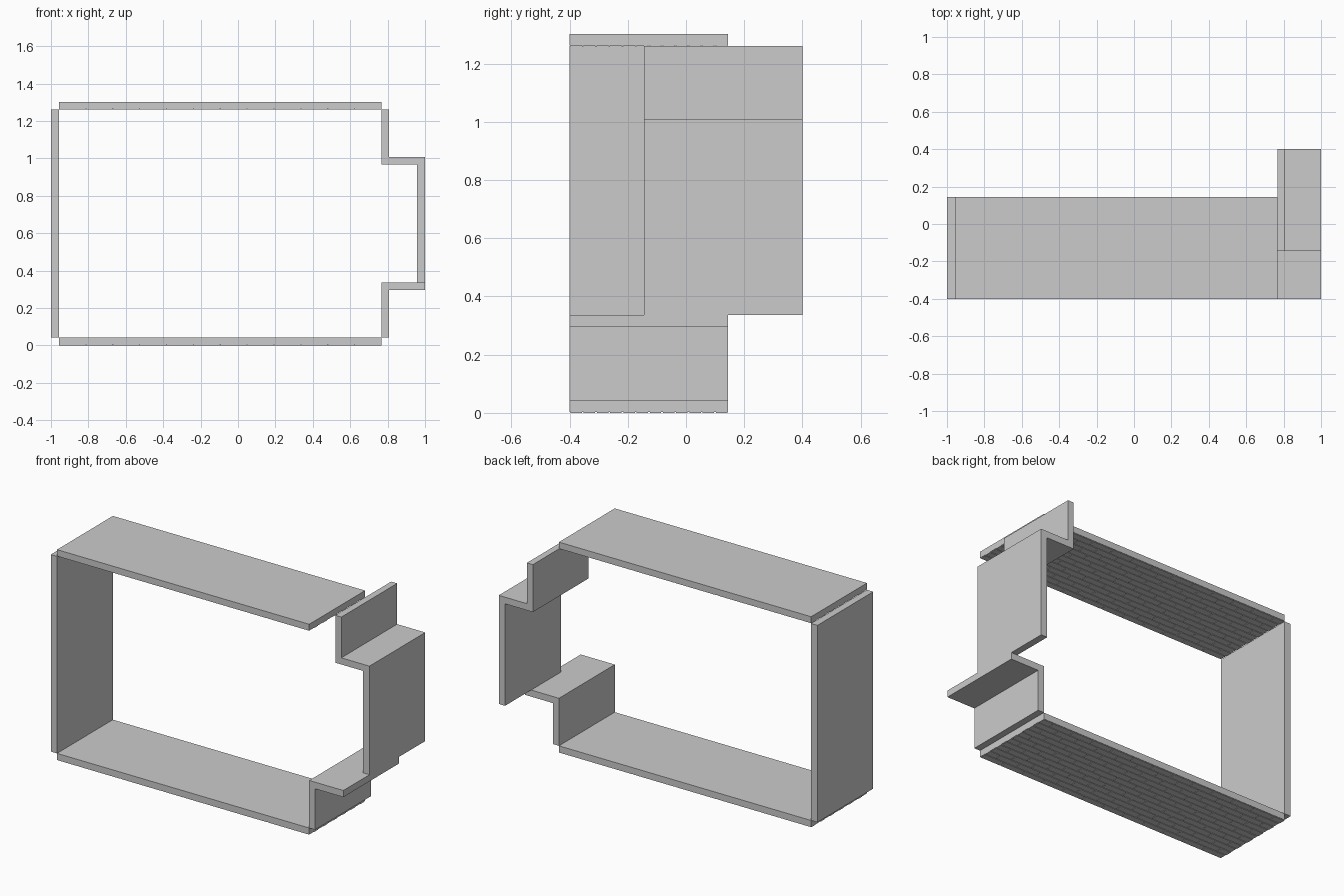
import bpy, bmesh

if "Cube" in bpy.data.objects:
    bpy.data.objects.remove(bpy.data.objects["Cube"])

Y_FRONT, Y_BACK = -0.4, 0.145
X0, X1 = -0.957, 0.767


def finish(name, bm):
    bmesh.ops.recalc_face_normals(bm, faces=bm.faces)
    me = bpy.data.meshes.new(name)
    bm.to_mesh(me)
    bm.free()
    ob = bpy.data.objects.new(name, me)
    bpy.context.collection.objects.link(ob)
    return ob


def add_box(bm, lo, hi):
    verts = bmesh.ops.create_cube(bm, size=1)["verts"]
    for v in verts:
        v.co = [hi[i] if v.co[i] > 0 else lo[i] for i in range(3)]


def extrude_profile(name, points, y0, y1):
    """Extrude an x-z outline along y."""
    bm = bmesh.new()
    face = bm.faces.new([bm.verts.new((x, y0, z)) for x, z in points])
    ext = bmesh.ops.extrude_face_region(bm, geom=[face], use_keep_orig=True)["geom"]
    for v in ext:
        if isinstance(v, bmesh.types.BMVert):
            v.co.y = y1
    return finish(name, bm)


def brick_slab(name, z0, z1, rows=12, cols=12, gap=0.006, relief=0.003):
    """Flat slab with a running-bond brick relief underneath."""
    bm = bmesh.new()
    add_box(bm, (X0, Y_FRONT, z0 + relief), (X1, Y_BACK, z1))
    row_h = (Y_BACK - Y_FRONT) / rows
    length = (X1 - X0) / cols
    for r in range(rows):
        y = Y_FRONT + r * row_h
        shift = 0.5 * (r % 2)
        for c in range(cols + r % 2):
            a = max(X0, X0 + (c - shift) * length + gap / 2)
            b = min(X1, X0 + (c + 1 - shift) * length - gap / 2)
            add_box(bm, (a, y + gap / 2, z0), (b, y + row_h - gap / 2, z0 + relief))
    return finish(name, bm)


# Floor and roof slabs, bricked on the underside
brick_slab("floor_slab", 0.0, 0.043)
brick_slab("roof_slab", 1.26, 1.302)

# Left wall
bm = bmesh.new()
add_box(bm, (-1.0, Y_FRONT, 0.043), (X0, Y_BACK, 1.26))
finish("left_wall", bm)

# Lower right step: upright plus ledge
extrude_profile("lower_step", [
    (0.767, 0.043), (0.808, 0.043), (0.808, 0.296), (1.0, 0.296),
    (1.0, 0.337), (0.767, 0.337)], Y_FRONT, Y_BACK)

# Upper right step and outer wall, shifted to the back
extrude_profile("upper_step_wall", [
    (0.767, 1.26), (0.808, 1.26), (0.808, 1.008), (1.0, 1.008),
    (1.0, 0.337), (0.957, 0.337), (0.957, 0.967), (0.767, 0.967)], -0.145, 0.4)
